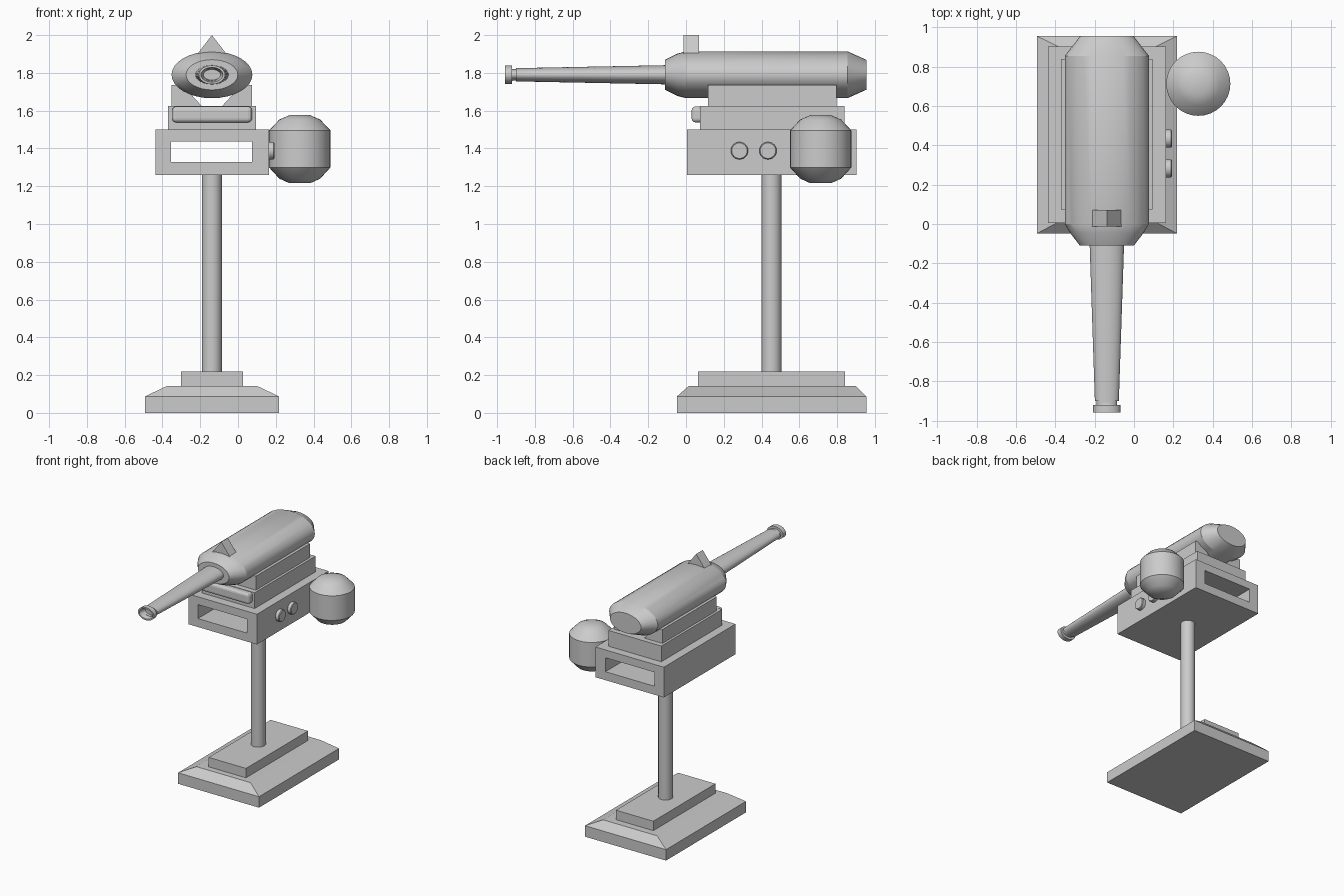
import bpy, bmesh, math

if "Cube" in bpy.data.objects:
    bpy.data.objects.remove(bpy.data.objects["Cube"])

CX = -0.138   # centre line of stand and gun
GZ = 1.79     # height of the barrel axis


def finish(name, bm, smooth=None):
    bmesh.ops.recalc_face_normals(bm, faces=bm.faces)
    me = bpy.data.meshes.new(name)
    bm.to_mesh(me)
    bm.free()
    ob = bpy.data.objects.new(name, me)
    bpy.context.collection.objects.link(ob)
    if smooth:
        bpy.ops.object.select_all(action='DESELECT')
        ob.select_set(True)
        bpy.context.view_layer.objects.active = ob
        bpy.ops.object.shade_smooth_by_angle(angle=math.radians(smooth))
    return ob


def loft(name, rings, closed=False, smooth=None):
    """Skin a list of equal rings; cap the ends, or join last to first."""
    bm = bmesh.new()
    vs = [[bm.verts.new(p) for p in r] for r in rings]
    n = len(vs[0])
    pairs = list(zip(vs, vs[1:])) + ([(vs[-1], vs[0])] if closed else [])
    for a, b in pairs:
        for i in range(n):
            j = (i + 1) % n
            bm.faces.new((a[i], a[j], b[j], b[i]))
    if not closed:
        bm.faces.new(vs[0])
        bm.faces.new(vs[-1])
    return finish(name, bm, smooth)


def rect_xy(x0, x1, y0, y1, z):
    return [(x0, y0, z), (x1, y0, z), (x1, y1, z), (x0, y1, z)]


def rect_xz(x0, x1, z0, z1, y):
    return [(x0, y, z0), (x1, y, z0), (x1, y, z1), (x0, y, z1)]


def box(name, x0, x1, y0, y1, z0, z1):
    return loft(name, [rect_xy(x0, x1, y0, y1, z0), rect_xy(x0, x1, y0, y1, z1)])


def angles(n):
    return [2 * math.pi * i / n for i in range(n)]


def oval(y, rx, rz, n=32):
    return [(CX + rx * math.cos(a), y, GZ + rz * math.sin(a)) for a in angles(n)]


def disc(x, y, z, r, n=32):
    return [(x + r * math.cos(a), y + r * math.sin(a), z) for a in angles(n)]


def prism(name, pts, y0, y1):
    return loft(name, [[(x, y, z) for x, z in pts] for y in (y0, y1)])


# Stepped base and pole
loft("base_plate", [rect_xy(-0.493, 0.218, -0.048, 0.955, 0),
                    rect_xy(-0.493, 0.218, -0.048, 0.955, 0.087),
                    rect_xy(-0.375, 0.10, 0.015, 0.897, 0.143)])
box("base_step", -0.302, 0.026, 0.063, 0.841, 0.14, 0.218)
loft("pole", [disc(CX, 0.453, z, 0.053) for z in (0.21, 1.27)], smooth=40)

# Housing with a slot running right through
outer, inner = (-0.438, 0.163, 1.26, 1.50), (-0.355, 0.075, 1.327, 1.438)
loft("housing", [rect_xz(*outer, 0.005), rect_xz(*inner, 0.005),
                 rect_xz(*inner, 0.903), rect_xz(*outer, 0.903)], closed=True)

# Round buttons on the right side
for i, y in enumerate((0.283, 0.434)):
    ring = lambda x, r: [(x, y + r * math.cos(a), 1.388 + r * math.sin(a)) for a in angles(24)]
    loft(f"button_{i + 1}", [ring(0.15, 0.046), ring(0.188, 0.046), ring(0.193, 0.041)], smooth=40)

# Canister with domed ends
profile = [(0.055, 1.216), (0.108, 1.24), (0.163, 1.30),
           (0.163, 1.495), (0.108, 1.553), (0.055, 1.576)]
loft("canister", [disc(0.327, 0.713, z, r) for r, z in profile], smooth=35)

# Mounting platform with a rounded front bar
box("platform", -0.37, 0.094, 0.075, 0.838, 1.49, 1.625)
bar = box("front_bar", -0.348, 0.074, 0.03, 0.10, 1.538, 1.622)
bev = bar.modifiers.new("bevel", 'BEVEL')
bev.width, bev.segments = 0.02, 3

# Pair of cradle wedges under the body
for name, s in (("left_cradle", -1), ("right_cradle", 1)):
    prism(name, [(CX + s * x, z) for x, z in
                 ((0.213, 1.62), (0.05, 1.62), (0.155, 1.735), (0.213, 1.735))], 0.117, 0.797)

# Oval body with tapered ends
loft("body", [oval(*r) for r in ((-0.11, 0.137, 0.08), (-0.045, 0.187, 0.112),
                                 (0.0, 0.214, 0.124), (0.855, 0.214, 0.124),
                                 (0.955, 0.136, 0.079))], smooth=25)

# Tapering barrel, neck, muzzle lip and bore
loft("barrel", [oval(*r) for r in ((-0.09, 0.088, 0.051), (-0.90, 0.061, 0.035),
                                   (-0.90, 0.052, 0.03), (-0.92, 0.052, 0.03),
                                   (-0.92, 0.07, 0.05), (-0.958, 0.07, 0.05),
                                   (-0.958, 0.058, 0.039), (-0.90, 0.045, 0.028))], smooth=35)

# Triangular sight
prism("sight", [(CX - 0.085, 1.89), (CX + 0.085, 1.89), (CX, 2.0)], -0.013, 0.07)
